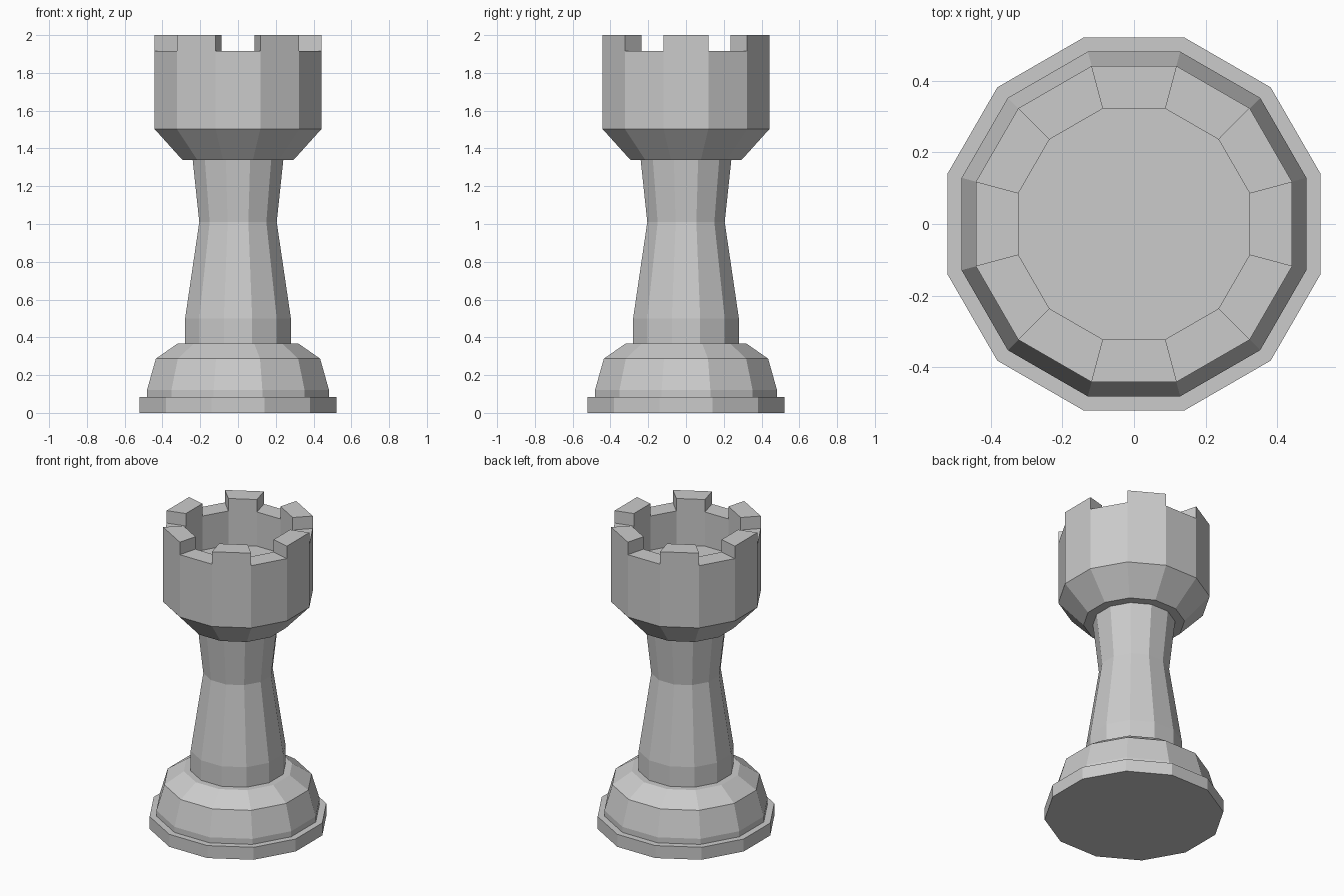
import bpy, bmesh, math

if "Cube" in bpy.data.objects:
    bpy.data.objects.remove(bpy.data.objects["Cube"])

SIDES = 12
STEP = math.tau / SIDES


def lathe(name, profile, cap_first=False, cap_last=False, raised_top=None):
    """Spin (flat-to-flat half width, z) points into a faceted 12-sided part."""
    bm = bmesh.new()
    rings = []
    for half, z in profile:
        r = half / math.cos(STEP / 2)
        rings.append([bm.verts.new((r * math.cos((i - 0.5) * STEP),
                                    r * math.sin((i - 0.5) * STEP), z))
                      for i in range(SIDES)])
    bands = []
    for a, b in zip(rings, rings[1:]):
        bands.append([bm.faces.new((a[i], a[(i + 1) % SIDES],
                                    b[(i + 1) % SIDES], b[i]))
                      for i in range(SIDES)])
    if cap_first:
        bm.faces.new(rings[0][::-1])
    if cap_last:
        bm.faces.new(rings[-1])
    # Raise every other face of one band to form battlements
    if raised_top:
        band, height = raised_top
        new = bmesh.ops.extrude_discrete_faces(bm, faces=bands[band][::2])
        for f in new["faces"]:
            bmesh.ops.translate(bm, verts=f.verts, vec=(0, 0, height))
    bm.normal_update()
    mesh = bpy.data.meshes.new(name)
    bm.to_mesh(mesh)
    bm.free()
    obj = bpy.data.objects.new(name, mesh)
    bpy.context.collection.objects.link(obj)
    return obj


# Stepped foot
lathe("base", [(0.522, 0), (0.522, 0.083), (0.482, 0.083), (0.482, 0.12),
               (0.435, 0.287), (0.32, 0.367), (0.28, 0.367)], cap_first=True)

# Waisted column
lathe("shaft", [(0.28, 0.367), (0.28, 0.5), (0.205, 1.01), (0.24, 1.34)])

# Hollow tower head with six battlements
lathe("tower_head", [(0.24, 1.34), (0.295, 1.34), (0.442, 1.503),
                     (0.442, 1.917), (0.323, 1.917), (0.323, 1.69)],
      cap_last=True, raised_top=(3, 0.083))
